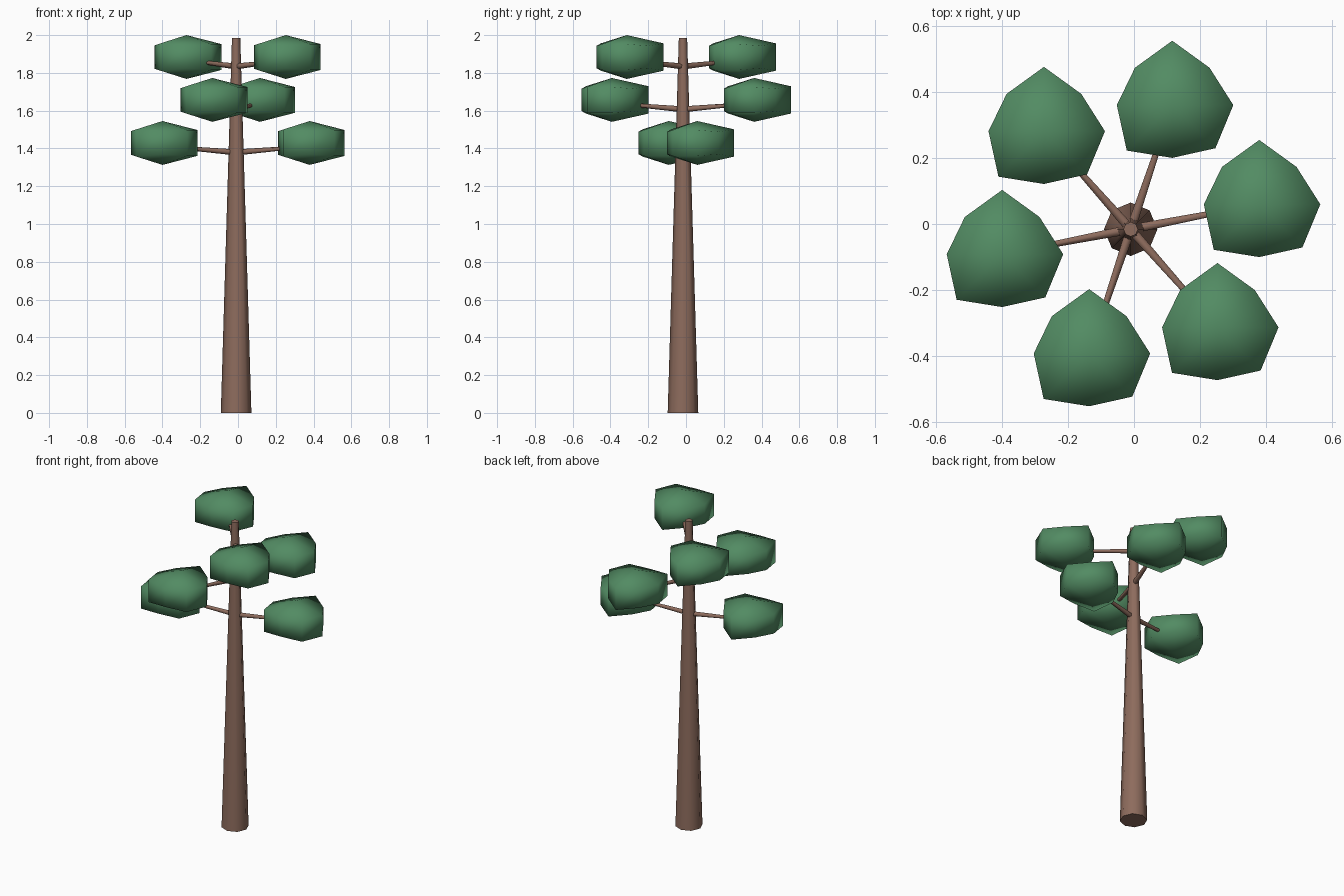
import bpy, bmesh
from math import sin, cos, pi, radians
from mathutils import Vector

if "Cube" in bpy.data.objects:
    bpy.data.objects.remove(bpy.data.objects["Cube"])

AXIS = Vector((-0.01, -0.016, 0))


def material(name, rgb):
    m = bpy.data.materials.new(name)
    m.diffuse_color = (*rgb, 1)
    m.use_nodes = True
    m.node_tree.nodes["Principled BSDF"].inputs["Base Color"].default_value = m.diffuse_color
    return m


bark = material("bark", (0.27, 0.15, 0.11))
leaf = material("leaf", (0.085, 0.26, 0.125))


def finish(name, bm, mat, angle):
    bmesh.ops.recalc_face_normals(bm, faces=bm.faces)
    me = bpy.data.meshes.new(name)
    bm.to_mesh(me)
    bm.free()
    me.materials.append(mat)
    ob = bpy.data.objects.new(name, me)
    bpy.context.collection.objects.link(ob)
    bpy.ops.object.select_all(action='DESELECT')
    ob.select_set(True)
    bpy.context.view_layer.objects.active = ob
    bpy.ops.object.shade_smooth_by_angle(angle=radians(angle))
    return ob


def tapered(name, a, b, r1, r2, sides):
    # Tapered limb running from a to b
    bm = bmesh.new()
    bmesh.ops.create_cone(bm, cap_ends=True, segments=sides, radius1=r1,
                          radius2=r2, depth=(b - a).length)
    rot = (b - a).to_track_quat('Z', 'Y').to_matrix()
    for v in bm.verts:
        v.co = rot @ v.co + (a + b) / 2
    return finish(name, bm, bark, 60)


def foliage(name, centre):
    # Squat lumpy sphere: two uneven eight-sided rings and two poles
    radii = [0.185, 0.16, 0.195, 0.16, 0.168, 0.195, 0.16, 0.185]
    bm = bmesh.new()
    rings = []
    for s in (-1, 1):
        rings.append([bm.verts.new(centre + Vector((
            r * cos(i * pi / 4), r * sin(i * pi / 4), s * 0.37 * r)))
            for i, r in enumerate(radii)])
    low = bm.verts.new(centre - Vector((0, 0, 0.116)))
    high = bm.verts.new(centre + Vector((0, 0, 0.116)))
    for i in range(8):
        j = (i + 1) % 8
        bm.faces.new((rings[0][i], rings[0][j], rings[1][j], rings[1][i]))
        bm.faces.new((rings[0][j], rings[0][i], low))
        bm.faces.new((rings[1][i], rings[1][j], high))
    return finish(name, bm, leaf, 180)


# Trunk
tapered("trunk", AXIS, AXIS + Vector((0, 0, 1.985)), 0.081, 0.022, 8)

# Three tiers of opposite branches, each carrying a foliage clump
for tier, (angle, z) in enumerate([(11, 1.429), (71.5, 1.657), (131.5, 1.884)]):
    for side in (0, 1):
        t = radians(angle) + side * pi
        out = Vector((cos(t), sin(t), 0))
        tag = f"{tier + 1}_{'ab'[side]}"
        start = AXIS + Vector((0, 0, z - 0.05))
        end = AXIS + out * 0.36 + Vector((0, 0, z - 0.02))
        tapered("branch_" + tag, start, end, 0.016, 0.008, 6)
        foliage("foliage_" + tag, AXIS + out * 0.397 + Vector((0, 0, z)))
